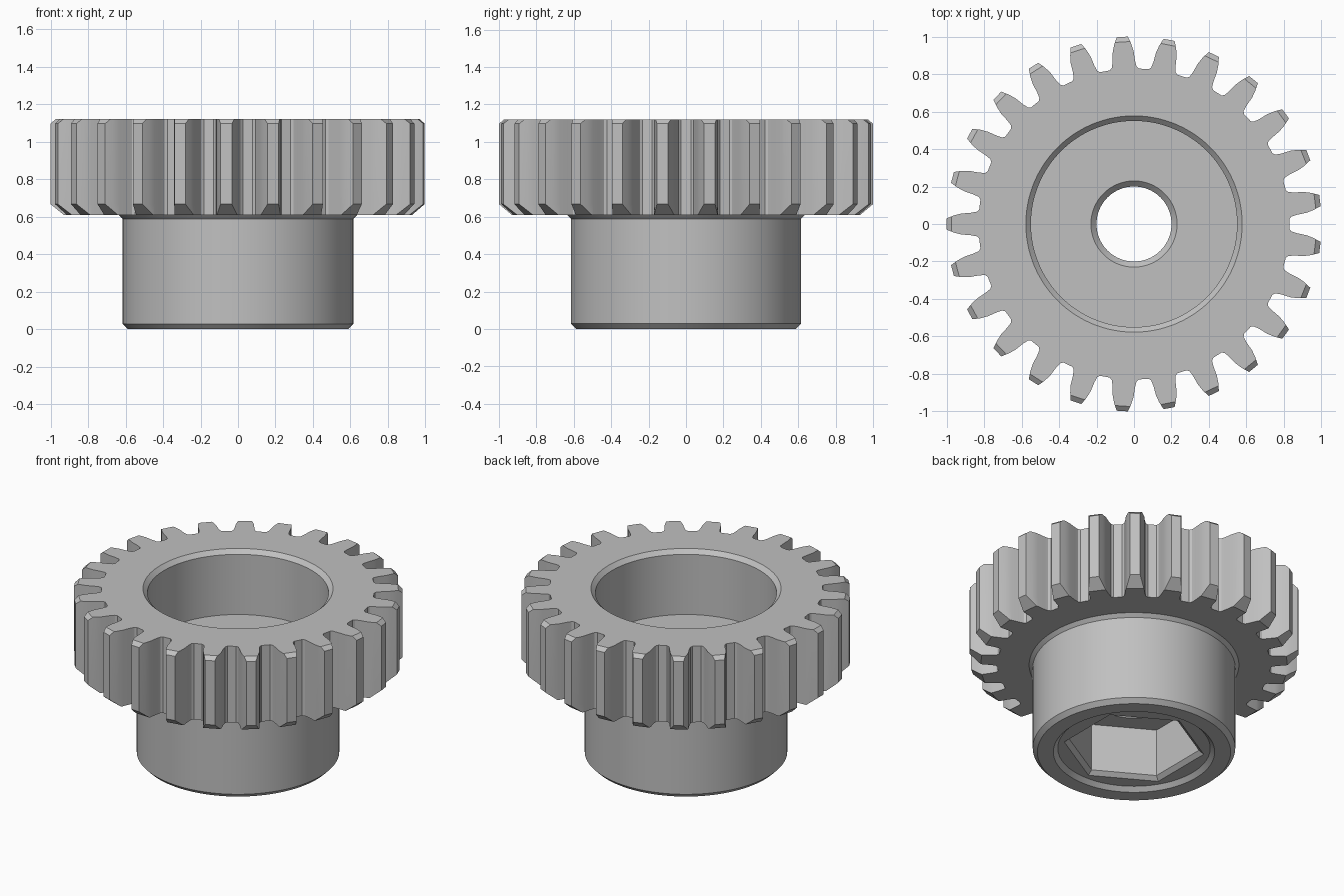
import bpy
import bmesh
from math import cos, sin, pi, radians

cube = bpy.data.objects.get("Cube")
if cube:
    bpy.data.objects.remove(cube, do_unlink=True)

TEETH = 25
# Half a tooth from root to tip: (radius, half width)
FLANK = [(0.826, 0.078), (0.838, 0.066), (0.87, 0.060),
         (0.92, 0.056), (0.96, 0.046), (1.0, 0.030)]
STEPS = TEETH * len(FLANK) * 2


def half_width(r):
    """Half width of the tooth at a given radius."""
    for (r0, w0), (r1, w1) in zip(FLANK, FLANK[1:]):
        if r <= r1:
            return w0 + (w1 - w0) * (r - r0) / (r1 - r0)
    return FLANK[-1][1]


def gear_ring(limit, z):
    """Toothed outline, with the tips cut back to the limit radius."""
    side = [(min(r, limit), half_width(min(r, limit))) for r, w in FLANK]
    tooth = [(r, -w) for r, w in side] + [(r, w) for r, w in reversed(side)]
    ring = []
    for k in range(TEETH):
        a = 2 * pi * (k + 0.5) / TEETH
        ring += [(r * cos(a) - w * sin(a), r * sin(a) + w * cos(a), z)
                 for r, w in tooth]
    return ring


def round_ring(radius, z):
    return [(radius * cos(2 * pi * i / STEPS), radius * sin(2 * pi * i / STEPS), z)
            for i in range(STEPS)]


def hex_ring(radius, z):
    """Hexagon with corners at the front and back."""
    ring = []
    for i in range(STEPS):
        a = 2 * pi * i / STEPS
        off = (a + radians(30)) % radians(60) - radians(30)
        r = radius * cos(radians(30)) / cos(off)
        ring.append((r * cos(a), r * sin(a), z))
    return ring


# Closed loop of cross sections, running around the wall of the part
rings = [
    # toothed rim
    gear_ring(0.93, 0.61), gear_ring(1.0, 0.667),
    gear_ring(1.0, 1.097), gear_ring(0.973, 1.12),
    # upper bore
    round_ring(0.577, 1.12), round_ring(0.55, 1.093), round_ring(0.55, 0.69),
    # through hole
    round_ring(0.23, 0.69), round_ring(0.20, 0.66),
    round_ring(0.20, 0.40), round_ring(0.23, 0.37),
    # hexagonal socket
    hex_ring(0.40, 0.37), hex_ring(0.40, 0.052), hex_ring(0.43, 0.027),
    # lower rim and hub
    round_ring(0.463, 0.027), round_ring(0.49, 0.0),
    round_ring(0.587, 0.0), round_ring(0.615, 0.028),
    round_ring(0.615, 0.588), round_ring(0.637, 0.61),
]

bm = bmesh.new()
loops = [[bm.verts.new(p) for p in ring] for ring in rings]
for a, b in zip(loops, loops[1:] + loops[:1]):
    for i in range(STEPS):
        j = (i + 1) % STEPS
        bm.faces.new((a[i], a[j], b[j], b[i]))
bmesh.ops.remove_doubles(bm, verts=bm.verts, dist=0.0001)
bmesh.ops.recalc_face_normals(bm, faces=bm.faces)

mesh = bpy.data.meshes.new("gear_with_hub")
bm.to_mesh(mesh)
bm.free()
gear = bpy.data.objects.new("gear_with_hub", mesh)
bpy.context.collection.objects.link(gear)

# Plain grey metal
grey = bpy.data.materials.new("grey_metal")
grey.use_nodes = True
colour = (0.53, 0.53, 0.53, 1.0)
grey.diffuse_color = colour
grey.node_tree.nodes["Principled BSDF"].inputs["Base Color"].default_value = colour
mesh.materials.append(grey)

bpy.ops.object.select_all(action="DESELECT")
gear.select_set(True)
bpy.context.view_layer.objects.active = gear
bpy.ops.object.shade_smooth_by_angle(angle=radians(25))
